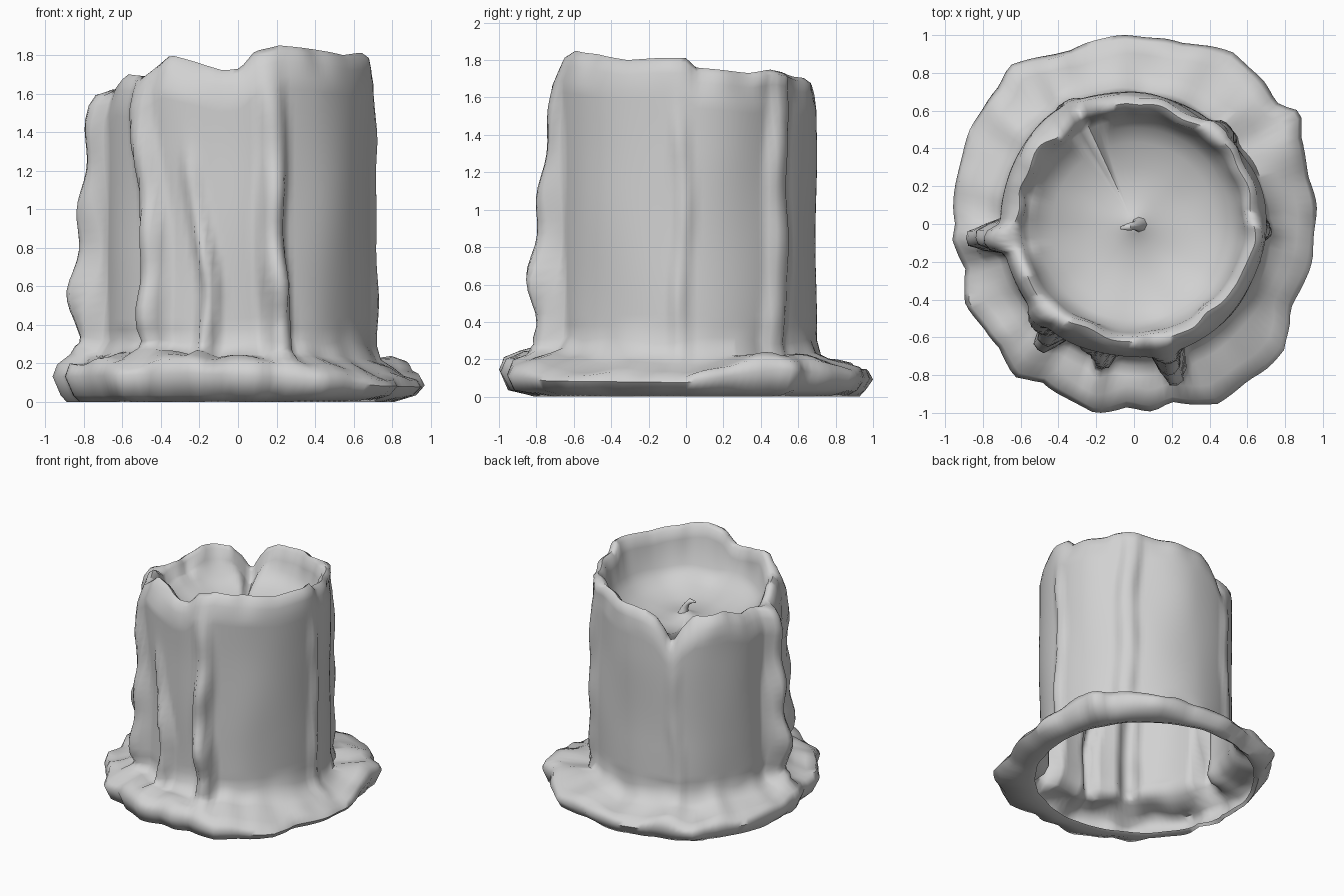
import bpy, bmesh, math
from mathutils import Vector, noise

if "Cube" in bpy.data.objects:
    bpy.data.objects.remove(bpy.data.objects["Cube"])

SEG = 144

# Outline of the melted puddle: angle in degrees, radius
PUDDLE = [(0, .96), (15, .965), (28, 1.0), (34, 1.06), (39, 1.0), (48, 1.02), (60, 1.05), (75, .99),
          (93, 1.0), (110, .98), (128, 1.06), (134, 1.01), (155, .99), (180, .95), (185, .975), (195, .925),
          (205, .98), (212, .98), (222, .96), (232, 1.03), (240, .97), (258, 1.02), (268, .965),
          (276, .99), (282, .965), (295, 1.05), (306, 1.03), (320, 1.04), (331, .95), (345, .96)]
# Height of the ragged rim: angle, z
RIM = [(0, 1.81), (5, 1.76), (15, 1.75), (32, 1.73), (44, 1.75), (70, 1.71), (98, 1.69), (105, 1.65),
       (110, 1.58), (116, 1.46), (122, 1.57), (130, 1.66), (150, 1.68), (165, 1.62), (175, 1.63),
       (190, 1.61), (205, 1.70), (222, 1.69), (236, 1.80), (250, 1.76), (263, 1.72), (271, 1.73),
       (278, 1.82), (290, 1.85), (310, 1.83), (330, 1.80), (345, 1.81)]
# Height of the puddle lip: angle, z
LIP = [(0, .12), (30, .21), (60, .16), (90, .14), (135, .15), (180, .19), (215, .19), (258, .21),
       (285, .18), (315, .13)]
# Wax runs: angle, drift, half width (radians), top z, bulge at top, bulge at bottom
DRIPS = [(185.5, 0, .09, 1.66, .06, .17), (230, 10, .09, 1.66, .03, .12), (253, 11, .06, 1.35, .01, .09),
         (284.5, 2, .085, 1.72, .02, .17), (358, 0, .06, 1.50, .025, .03), (46, -4, .10, 1.66, .05, .04),
         (118, 4, .06, 1.35, .015, .02)]


def around(table, deg):
    """Interpolate a closed angle table."""
    pts = table + [(360 + table[0][0], table[0][1])]
    deg %= 360
    for (a, va), (b, vb) in zip(pts, pts[1:]):
        if a <= deg <= b:
            return va + (vb - va) * (deg - a) / (b - a)


def run_bulge(deg, z):
    """Outward push of the wax runs at one point of the wall."""
    total = 0
    for i, (a, drift, width, top, b_top, b_low) in enumerate(DRIPS):
        if z > top + .12:
            continue
        centre = a + drift * max(-.5, min(.4, 1 - z)) + 1.2 * math.sin(6 * z + i * 2)
        d = math.radians((deg - centre + 180) % 360 - 180)
        t = min(1, max(0, (top - z) / (top - .6)))
        fade = min(1, (top + .12 - z) / .25)
        lumps = 1 + .14 * math.sin(14 * z + i * 1.7)
        if z < .5:
            lumps -= (.5 - z) * .7
        total = max(total, (b_top + (b_low - b_top) * t) * fade * lumps * math.exp(-(d / width) ** 4))
    return total


def wobble(r, deg, z, amount, scale=2.5):
    a = math.radians(deg)
    return amount * noise.noise(Vector((r * math.cos(a), r * math.sin(a), z * .6)) * scale)


def body_radius(deg):
    """The body is slightly flat at the back right and fuller at the back left."""
    return .698 - .028 * math.exp(-((deg - 48) / 32) ** 2) + .025 * math.exp(-((deg - 132) / 28) ** 2)


def section(deg):
    """Radius and height pairs from the open underside, over the rim, into the bowl."""
    lip_r, rim, lip = around(PUDDLE, deg), around(RIM, deg), around(LIP, deg)
    foot, body = run_bulge(deg, .3), body_radius(deg)
    low = lip - .15
    # The opening below sits off centre
    hole = .81 + .08 * math.cos(math.radians(deg - 135))
    front = .5 + .5 * math.cos(math.radians(deg - 235))
    pts = [(min(hole, lip_r - .10), .02), (min(hole + .05, lip_r - .08), .0), (lip_r - .045, .035),
           (lip_r, .10 + low * .8), (lip_r - .025, lip), (lip_r - .10, lip + .02 + foot * .2),
           (.80 + foot * .4, .19 + low * .5 + foot * .3 + front * .03),
           (body + .025 + foot * .7 + front * .02, .215 + foot * .3 + front * .04),
           (body + foot, .30 + front * .02)]
    pts = [(r + wobble(r, deg, z, .018, 6), max(0, z + (wobble(r, deg, z, .05, 5) if i > 3 else 0)))
           for i, (r, z) in enumerate(pts)]
    # Outer wall
    top, start = rim - .16, .32
    for k in range(1, 23):
        z = start + (top - start) * k / 22
        pts.append((body + run_bulge(deg, z) + wobble(.7, deg, z, .018), z))
    # Rounded rim
    push = wobble(.65, deg, 0, .04, 6)
    over = run_bulge(deg, top)
    pts += [(body - .015 + push * .6 + over, rim - .08), (.665 + push + over * .8, rim - .025),
            (.63 + push + over * .3, rim), (.60 + push, rim - .025), (.58 + push * .6, rim - .10)]
    # Rounded bowl
    edge = rim - .10
    for i, (r, z) in enumerate(((.555, 1.53), (.51, 1.47), (.43, 1.42), (.30, 1.38))):
        pts.append((r, min(edge - .01 * (i + 1), z) + wobble(r, deg, 0, .02, 4)))
    pts += [(.14, 1.365), (.05, 1.40)]
    return pts


def finish(bm, name, mat, angle):
    bmesh.ops.recalc_face_normals(bm, faces=bm.faces)
    mesh = bpy.data.meshes.new(name)
    bm.to_mesh(mesh)
    bm.free()
    mesh.materials.append(mat)
    ob = bpy.data.objects.new(name, mesh)
    bpy.context.collection.objects.link(ob)
    bpy.ops.object.select_all(action='DESELECT')
    ob.select_set(True)
    bpy.context.view_layer.objects.active = ob
    bpy.ops.object.shade_smooth_by_angle(angle=math.radians(angle))
    return ob


wax = bpy.data.materials.new("grey_wax")
wax.diffuse_color = (.64, .64, .64, 1)
wax.use_nodes = True
wax.node_tree.nodes["Principled BSDF"].inputs["Base Color"].default_value = wax.diffuse_color

# Candle body with puddle, wax runs, rim and bowl
bm = bmesh.new()
columns = []
for s in range(SEG):
    deg = 360 * s / SEG
    a = math.radians(deg)
    columns.append([bm.verts.new((r * math.cos(a), r * math.sin(a), z)) for r, z in section(deg)])
centre = bm.verts.new((0, 0, 1.42))
for s in range(SEG):
    c, n = columns[s], columns[(s + 1) % SEG]
    for k in range(len(c) - 1):
        bm.faces.new((c[k], n[k], n[k + 1], c[k + 1]))
    bm.faces.new((c[-1], n[-1], centre))
finish(bm, "candle_body", wax, 70)

# Short bent wick
bm = bmesh.new()
path = [((.03, 0, 1.37), .05), ((.02, -.005, 1.43), .03), ((.0, -.01, 1.47), .022),
        ((-.03, -.015, 1.50), .02), ((-.07, -.02, 1.50), .008)]
rings = []
for (x, y, z), r in path:
    tilt = .9 if x < -.01 else 0
    rings.append([bm.verts.new((x + r * math.cos(a) * math.cos(tilt), y + r * math.sin(a),
                                z + r * math.cos(a) * math.sin(tilt)))
                  for a in (math.tau * i / 8 for i in range(8))])
for lo, hi in zip(rings, rings[1:]):
    for i in range(8):
        j = (i + 1) % 8
        bm.faces.new((lo[i], lo[j], hi[j], hi[i]))
bm.faces.new(rings[-1])
finish(bm, "wick", wax, 50)
